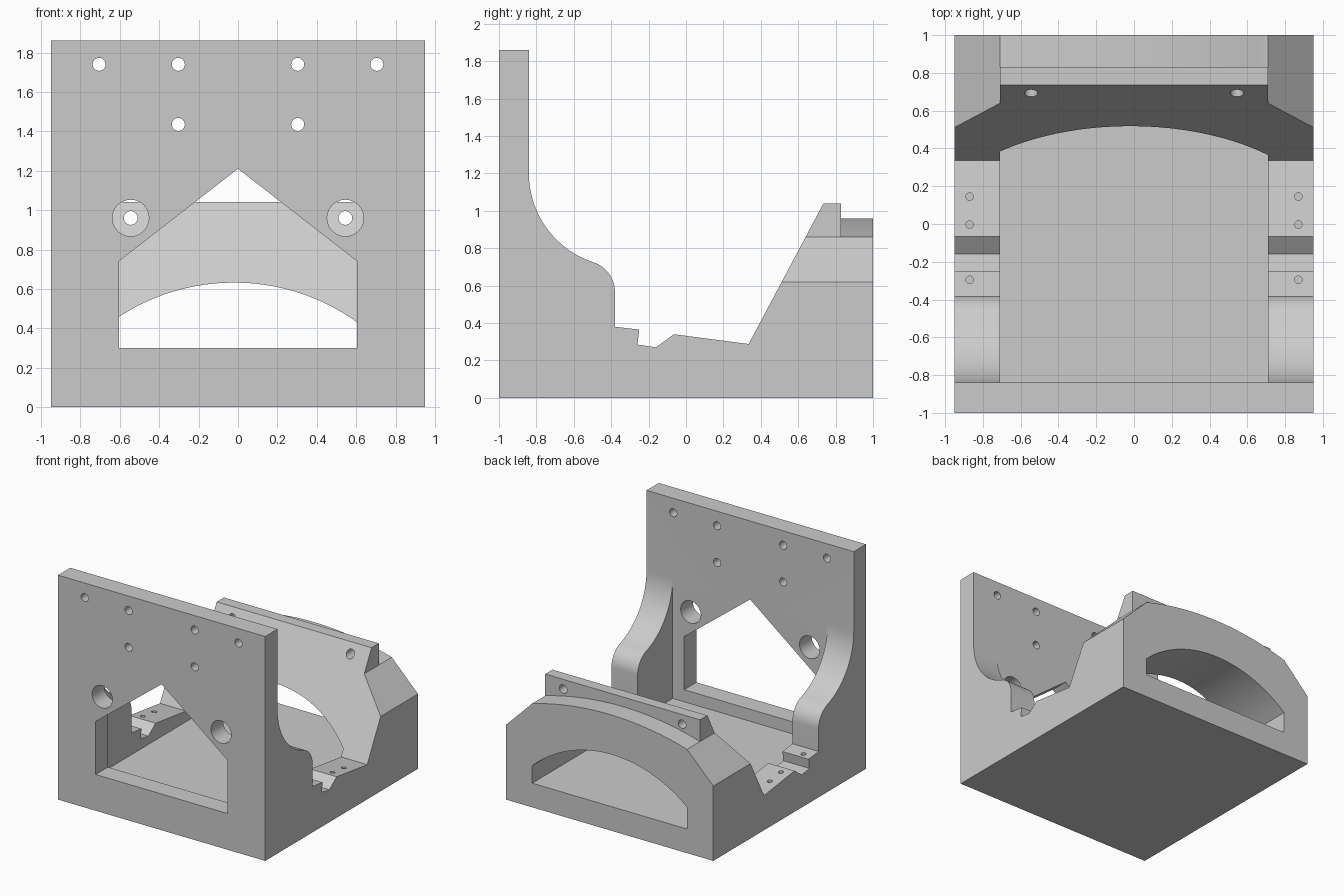
import bpy, bmesh, math
from mathutils import Vector

cube = bpy.data.objects.get("Cube")
if cube:
    bpy.data.objects.remove(cube, do_unlink=True)

grey = bpy.data.materials.new("plain_grey")
grey.use_nodes = True
grey.diffuse_color = (0.6, 0.6, 0.6, 1)
grey.node_tree.nodes["Principled BSDF"].inputs["Base Color"].default_value = (0.6, 0.6, 0.6, 1)


def prism(name, outline, axis, start, end):
    """Extrude a flat outline along the x, y or z axis."""
    place = {"x": lambda u, v, w: (w, u, v),
             "y": lambda u, v, w: (u, w, v),
             "z": lambda u, v, w: (u, v, w)}[axis]
    bm = bmesh.new()
    face = bm.faces.new([bm.verts.new(place(u, v, start)) for u, v in outline])
    moved = bmesh.ops.extrude_face_region(bm, geom=[face])["geom"]
    shift = Vector(place(0, 0, end - start))
    bmesh.ops.translate(bm, vec=shift, verts=[g for g in moved if isinstance(g, bmesh.types.BMVert)])
    bmesh.ops.recalc_face_normals(bm, faces=bm.faces)
    mesh = bpy.data.meshes.new(name)
    bm.to_mesh(mesh)
    bm.free()
    obj = bpy.data.objects.new(name, mesh)
    mesh.materials.append(grey)
    bpy.context.collection.objects.link(obj)
    return obj


def arc(cx, cy, r, a, b, n):
    """Points on an arc, angles in degrees."""
    angles = [math.radians(a + (b - a) * i / n) for i in range(n + 1)]
    return [(cx + r * math.cos(t), cy + r * math.sin(t)) for t in angles]


def crown(cx, top, r, half, n):
    """Points on a shallow arch from -half to +half."""
    xs = [half * (2 * i / n - 1) for i in range(n + 1)]
    return [(x, top - r + math.sqrt(r * r - (x - cx) ** 2)) for x in xs]


def cut(outline, axis, start, end):
    """Remove an extruded outline from the body."""
    cutter = prism("cutter", outline, axis, start, end)
    cutter.hide_render = True
    mod = body.modifiers.new("cut", "BOOLEAN")
    mod.operation = "DIFFERENCE"
    mod.solver = "EXACT"
    mod.object = cutter
    bpy.ops.object.modifier_apply(modifier=mod.name)
    bpy.data.objects.remove(cutter, do_unlink=True)


def drill(u, v, r, axis, start, end):
    cut(arc(u, v, r, 0, 345, 23), axis, start, end)


# Body from its side profile: tall plate, curved gusset, seat, sloped rear
gusset = arc(-0.34, 1.2, 0.5, 180, 252, 16)
gx, gz = gusset[-1]
lean = math.cos(math.radians(72))
r = (-0.38 - gx) / (1 - lean)
shoulder = arc(gx - r * lean, gz - r * math.sin(math.radians(72)), r, 72, 0, 10)[1:]
seat = [(-0.38, 0.38), (-0.25, 0.365), (-0.26, 0.285), (-0.16, 0.27),
        (-0.065, 0.34), (0.335, 0.288)]
profile = ([(-1, 0), (-1, 1.86), (-0.84, 1.86)] + gusset + shoulder + seat
           + [(0.735, 1.04), (1, 1.04), (1, 0)])
body = prism("bracket_body", profile, "x", -0.95, 0.95)
bpy.context.view_layer.objects.active = body
body.select_set(True)

# Sloping shoulders beside the rear wall
for s in (-1, 1):
    cut([(s * 0.71, 0.86), (s * 1.01, 0.56), (s * 1.01, 1.3), (s * 0.71, 1.3)], "y", 0.4, 1.1)

# Curved crown behind the raised rear rail
cut([(-0.8, 1.3), (-0.8, 0.86)] + crown(0, 0.96, 2.57, 0.71, 32)
    + [(0.8, 0.86), (0.8, 1.3)], "y", 0.83, 1.1)

# Arched tunnel over the floor, then the open interior
cut([(-0.71, 0.2)] + crown(-0.02, 0.632, 1.07, 0.71, 40) + [(0.71, 0.2)], "y", -0.84, 1.1)
cut([(-0.84, 0.25), (0.335, 0.25), (0.335, 2.5), (-0.84, 2.5)], "x", -0.71, 0.71)

# House-shaped window in the front plate
cut([(-0.605, 0.3), (0.605, 0.3), (0.605, 0.74), (0, 1.21), (-0.605, 0.74)], "y", -1.1, -0.8)

# Mirrored holes: plate bolts, access holes, rail holes, seat screws
for s in (-1, 1):
    for x, z in ((0.705, 1.74), (0.303, 1.74), (0.303, 1.435)):
        drill(s * x, z, 0.033, "y", -1.1, -0.8)
    drill(s * 0.545, 0.96, 0.093, "y", -1.1, -0.7)
    drill(s * 0.545, 0.96, 0.035, "y", 0.5, 0.95)
    for y in (0.145, -0.003, -0.295):
        drill(s * 0.87, y, 0.02, "z", 0.16, 0.5)

bpy.ops.object.shade_smooth_by_angle(angle=math.radians(25))
